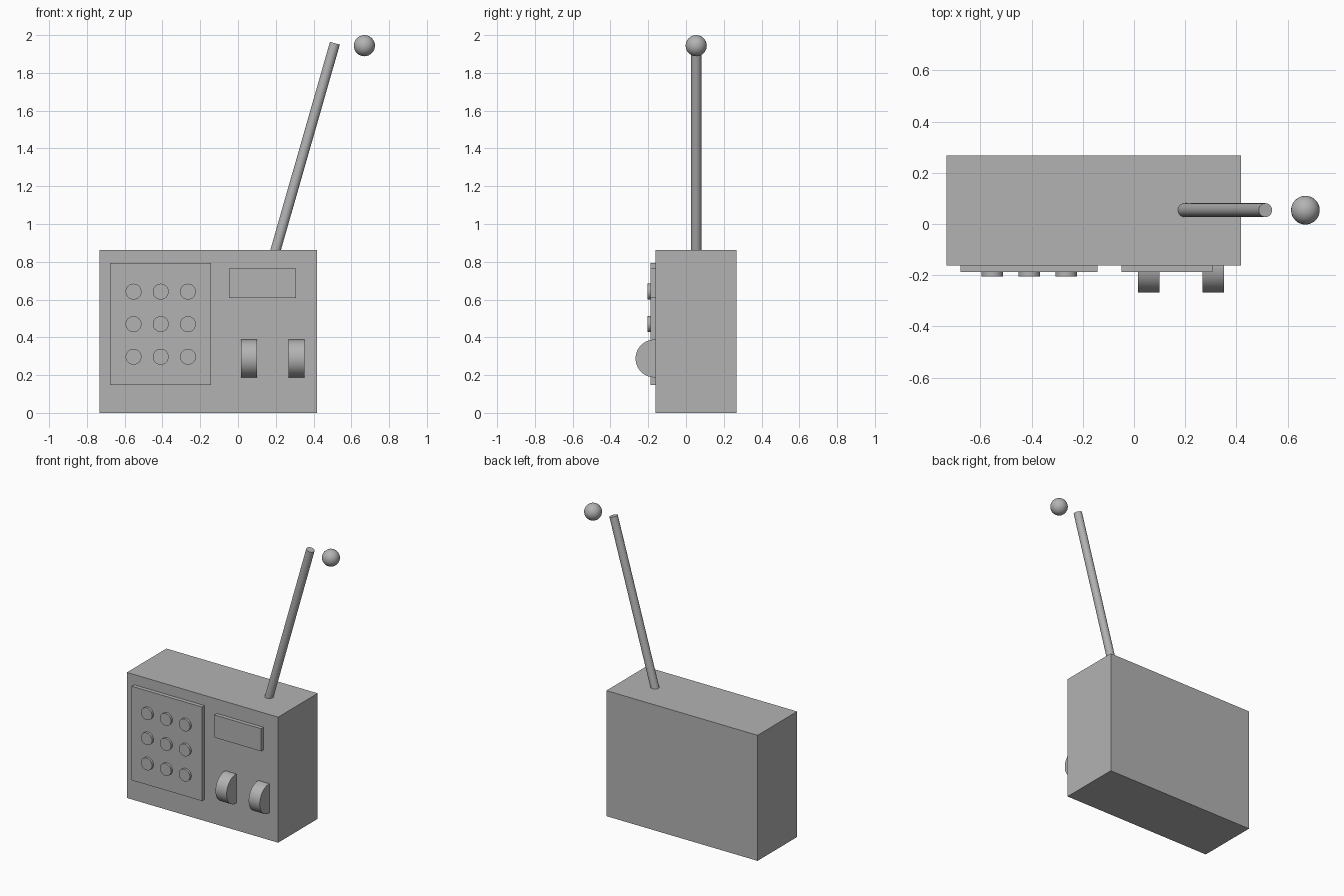
import bpy, math
from mathutils import Vector

if "Cube" in bpy.data.objects:
    bpy.data.objects.remove(bpy.data.objects["Cube"])

grey = bpy.data.materials.new("plain grey")
grey.diffuse_color = (0.45, 0.45, 0.45, 1)
grey.use_nodes = True
grey.node_tree.nodes["Principled BSDF"].inputs["Base Color"].default_value = grey.diffuse_color


def finish(name, smooth=False):
    ob = bpy.context.object
    ob.name = name
    ob.data.materials.append(grey)
    if smooth:
        bpy.ops.object.shade_smooth_by_angle(angle=math.radians(30))
    return ob


def box(name, x0, x1, y0, y1, z0, z1):
    bpy.ops.mesh.primitive_cube_add(
        size=1, location=((x0 + x1) / 2, (y0 + y1) / 2, (z0 + z1) / 2))
    bpy.context.object.scale = (x1 - x0, y1 - y0, z1 - z0)
    bpy.ops.object.transform_apply(location=False, rotation=False, scale=True)
    return finish(name)


def rod(name, start, end, radius, sides=48):
    a, b = Vector(start), Vector(end)
    bpy.ops.mesh.primitive_cylinder_add(
        vertices=sides, radius=radius, depth=(b - a).length, location=(a + b) / 2,
        rotation=(b - a).to_track_quat('Z', 'Y').to_euler())
    return finish(name, True)


FRONT = -0.161      # front face of the case
PANEL = -0.188      # front face of the raised panels

# Case and raised front panels
box("case", -0.732, 0.418, FRONT, 0.268, 0, 0.863)
box("speaker_panel", -0.677, -0.143, PANEL, FRONT, 0.147, 0.793)
box("display_panel", -0.048, 0.307, PANEL, FRONT, 0.609, 0.764)

# Three by three grid of round buttons
for row, z in enumerate((0.642, 0.470, 0.297)):
    for col, x in enumerate((-0.553, -0.409, -0.265)):
        rod(f"button_{row}_{col}", (x, PANEL + 0.005, z), (x, -0.204, z), 0.042, 32)

# Thumb wheels half sunk into the case
for side, x in (("left", 0.016), ("right", 0.268)):
    rod(f"{side}_wheel", (x, -0.167, 0.288), (x + 0.084, -0.167, 0.288), 0.1, 64)

# Tilted antenna with its separate ball
rod("antenna", (0.171, 0.054, 0.764), (0.513, 0.054, 1.957), 0.027, 32)
bpy.ops.mesh.primitive_uv_sphere_add(
    segments=32, ring_count=16, radius=0.056, location=(0.669, 0.054, 1.944))
finish("antenna_ball", True)
